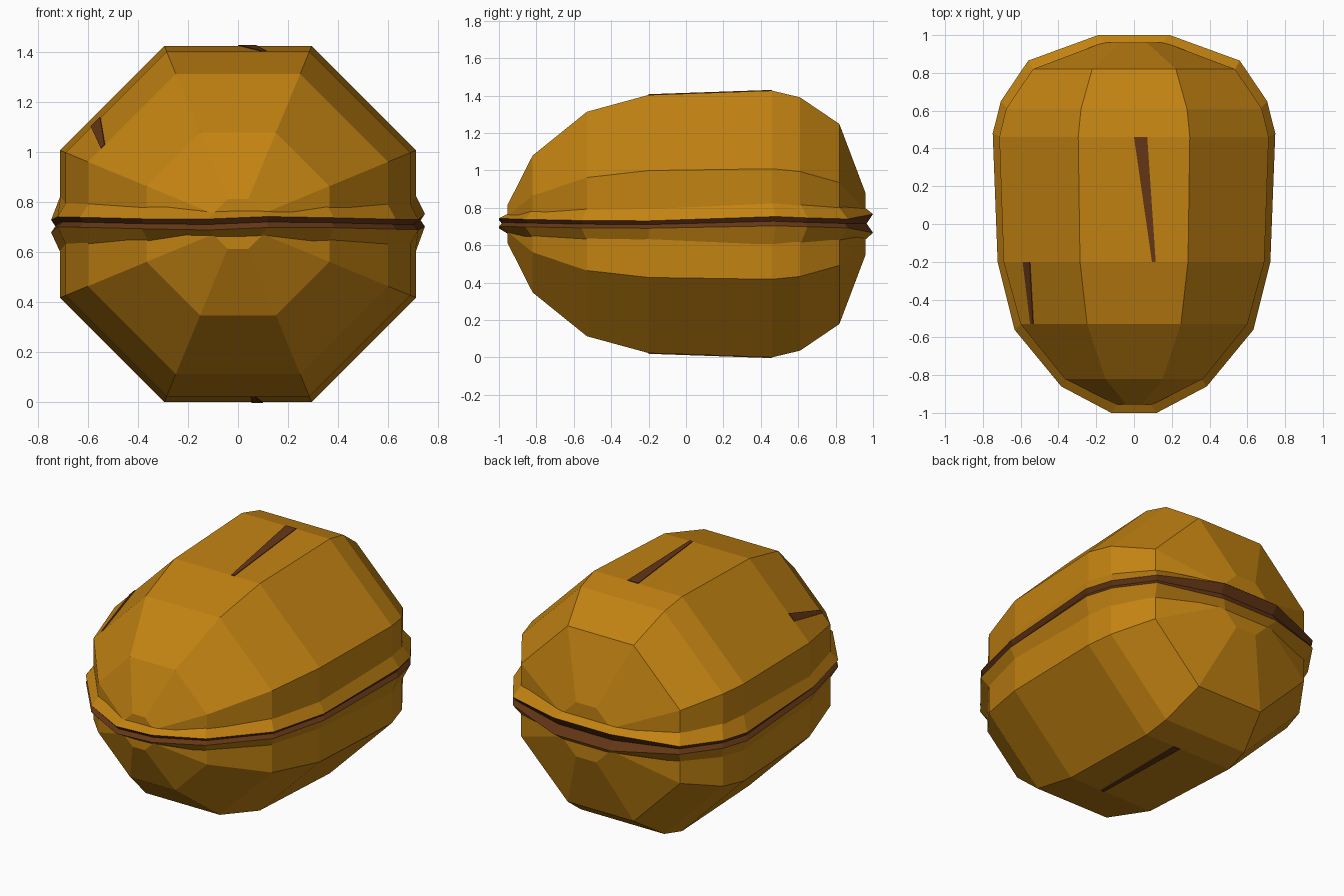
import bpy
import math

if "Cube" in bpy.data.objects:
    bpy.data.objects.remove(bpy.data.objects["Cube"])

CZ = 0.713  # height of the seam plane


def material(name, rgb):
    m = bpy.data.materials.new(name)
    m.diffuse_color = (*rgb, 1)
    m.use_nodes = True
    m.node_tree.nodes["Principled BSDF"].inputs["Base Color"].default_value = m.diffuse_color
    return m


SHELL = material("shell tan", (0.54, 0.225, 0.006))
DARK = material("seam brown", (0.13, 0.038, 0.008))


def make(name, verts, faces, mats, indices=None):
    me = bpy.data.meshes.new(name)
    me.from_pydata(verts, [], faces)
    for m in mats:
        me.materials.append(m)
    if indices:
        me.polygons.foreach_set("material_index", indices)
    ob = bpy.data.objects.new(name, me)
    bpy.context.collection.objects.link(ob)
    return ob


# Shell: octagonal rings along y (y, distance from axis to flat side)
rings = [(-0.955, 0.10), (-0.82, 0.366), (-0.53, 0.60), (-0.20, 0.69),
         (0.46, 0.713), (0.61, 0.677), (0.82, 0.535), (0.96, 0.165)]
verts, faces = [], []
for y, a in rings:
    r = a / math.cos(math.pi / 8)
    for k in range(8):
        t = math.pi / 8 + k * math.pi / 4
        verts.append((r * math.cos(t), y, CZ + r * math.sin(t)))
for i in range(len(rings) - 1):
    for k in range(8):
        n = (k + 1) % 8
        faces.append((i * 8 + k, i * 8 + n, i * 8 + 8 + n, i * 8 + 8 + k))
last = 8 * (len(rings) - 1)
faces += [tuple(reversed(range(8))), tuple(range(last, last + 8))]
make("nut_shell", verts, faces, [SHELL])

# Seam ridge: per station, base x, base y, lip x, lip y, base height,
# lip height, groove depth
stations = [
    (0.07, -0.93, 0.12, -1.00, 0.065, 0.022, 0.020),
    (0.35, -0.81, 0.385, -0.86, 0.085, 0.020, 0.020),
    (0.595, -0.53, 0.632, -0.56, 0.085, 0.020, 0.020),
    (0.685, -0.20, 0.722, -0.20, 0.09, 0.020, 0.020),
    (0.708, 0.46, 0.748, 0.48, 0.12, 0.025, 0.020),
    (0.67, 0.61, 0.705, 0.65, 0.11, 0.024, 0.020),
    (0.53, 0.81, 0.56, 0.865, 0.10, 0.024, 0.020),
    (0.13, 0.94, 0.19, 1.00, 0.10, 0.050, 0.035),
]
waves = [0.005, 0.002, -0.004, -0.006, 0.012, 0.006, 0.0, 0.0]
loop = [(s, 1, w) for s, w in zip(stations, waves)]
loop += [(s, -1, -w) for s, w in zip(stations[::-1], waves[::-1])]
verts, faces, idx = [], [], []
for (bx, by, lx, ly, bh, lh, d), side, w in loop:
    z = CZ + 0.003 + w
    size = math.hypot(lx, ly)
    g = 1 - d / size
    verts += [(side * bx, by, CZ + bh), (side * lx, ly, z + lh),
              (side * lx * g, ly * g, z), (side * lx, ly, z - lh),
              (side * bx, by, CZ - bh)]
count = len(loop)
for i in range(count):
    j = (i + 1) % count
    for k in range(4):
        faces.append((i * 5 + k, i * 5 + k + 1, j * 5 + k + 1, j * 5 + k))
        idx.append(1 if k in (1, 2) else 0)
make("seam_ridge", verts, faces, [SHELL, DARK], idx)


# Cracks: thin dark wedges lying on the shell between two rings
def crack(name, wide, narrow, height, out):
    (y0, x0, x1), (y1, x2, x3) = wide, narrow
    pts = [(x0, y0), (x1, y0), (x3, y1), (x2, y1)]
    low = [(x, y, height(x, y)) for x, y in pts]
    top = [(x + out[0] * 0.004, y, z + out[1] * 0.004) for x, y, z in low]
    sides = [(k, (k + 1) % 4, (k + 1) % 4 + 4, k + 4) for k in range(4)]
    ob = make(name, low + top, [(3, 2, 1, 0), (4, 5, 6, 7)] + sides, [DARK])
    # make every face point outwards
    import bmesh
    bm = bmesh.new()
    bm.from_mesh(ob.data)
    bmesh.ops.recalc_face_normals(bm, faces=bm.faces)
    bm.to_mesh(ob.data)
    bm.free()


def apothem(y):
    for (ya, a), (yb, b) in zip(rings, rings[1:]):
        if y <= yb:
            return a + (b - a) * (y - ya) / (yb - ya)


crack("top_crack", (0.46, 0.0, 0.07), (-0.20, 0.095, 0.115),
      lambda x, y: CZ + apothem(y), (0, 1))
crack("bottom_crack", (0.46, 0.055, 0.10), (-0.20, 0.05, 0.07),
      lambda x, y: CZ - apothem(y), (0, -1))
crack("side_crack", (-0.20, -0.587, -0.55), (-0.53, -0.547, -0.532),
      lambda x, y: CZ + apothem(y) * math.sqrt(2) + x, (-0.7, 0.7))

# Consistent outward faces on the shell and ridge
bpy.ops.object.select_all(action='DESELECT')
for name in ("nut_shell", "seam_ridge"):
    ob = bpy.data.objects[name]
    bpy.context.view_layer.objects.active = ob
    ob.select_set(True)
    bpy.ops.object.mode_set(mode='EDIT')
    bpy.ops.mesh.select_all(action='SELECT')
    bpy.ops.mesh.normals_make_consistent(inside=False)
    bpy.ops.object.mode_set(mode='OBJECT')
    ob.select_set(False)
